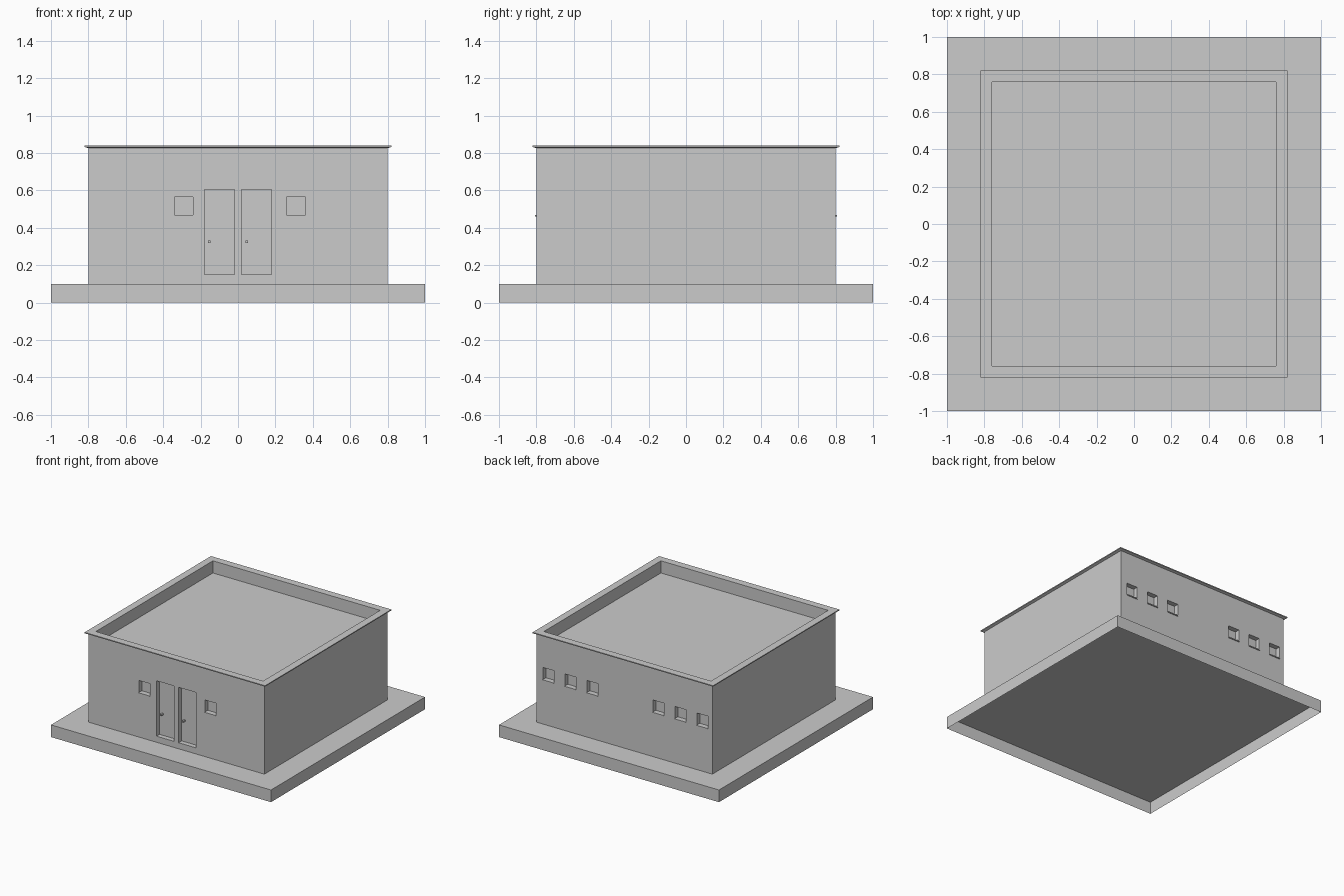
import bpy, bmesh

if "Cube" in bpy.data.objects:
    bpy.data.objects.remove(bpy.data.objects["Cube"])


def make_object(name, bm):
    bmesh.ops.recalc_face_normals(bm, faces=bm.faces)
    mesh = bpy.data.meshes.new(name)
    bm.to_mesh(mesh)
    bm.free()
    obj = bpy.data.objects.new(name, mesh)
    bpy.context.collection.objects.link(obj)
    return obj


def add_box(bm, x0, x1, y0, y1, z0, z1):
    verts = bmesh.ops.create_cube(bm, size=1)["verts"]
    for v in verts:
        v.co.x = x1 if v.co.x > 0 else x0
        v.co.y = y1 if v.co.y > 0 else y0
        v.co.z = z1 if v.co.z > 0 else z0
    return verts


def box_object(name, *bounds):
    bm = bmesh.new()
    add_box(bm, *bounds)
    return make_object(name, bm)


# Base slab: open underneath
bm = bmesh.new()
add_box(bm, -1, 1, -1, 1, 0, 0.1)
bottom = [f for f in bm.faces if f.calc_center_median().z < 0.001]
bmesh.ops.delete(bm, geom=bottom, context='FACES_ONLY')
make_object("base_slab", bm)

# Building: square profile with walls, coping, parapet and sunken roof
profile = [(0.8, 0.1), (0.8, 0.825), (0.82, 0.832), (0.82, 0.84),
           (0.76, 0.84), (0.76, 0.74)]
bm = bmesh.new()
rings = [[bm.verts.new((sx * r, sy * r, z))
          for sx, sy in ((-1, -1), (1, -1), (1, 1), (-1, 1))]
         for r, z in profile]
for a, b in zip(rings, rings[1:]):
    for i in range(4):
        j = (i + 1) % 4
        bm.faces.new((a[i], a[j], b[j], b[i]))
bm.faces.new(rings[0][::-1])
bm.faces.new(rings[-1])
building = make_object("building", bm)

# Openings: left edge of each window and door
DEPTH, WIN, DOOR = 0.04, 0.10, 0.16
WIN_Z0, WIN_Z1 = 0.465, 0.565
DOOR_Z0, DOOR_Z1 = 0.15, 0.605
windows = [(-1, x) for x in (-0.34, 0.26)]
windows += [(1, x) for x in (-0.76, -0.56, -0.36, 0.24, 0.44, 0.64)]
doors = (-0.18, 0.02)

# Recess cutter
bm = bmesh.new()
for side, x in windows:
    y0, y1 = sorted((side * (0.8 - DEPTH), side * 0.9))
    add_box(bm, x, x + WIN, y0, y1, WIN_Z0, WIN_Z1)
for x in doors:
    add_box(bm, x, x + DOOR, -0.9, -0.8 + DEPTH, DOOR_Z0, DOOR_Z1)
cutter = make_object("opening_cutter", bm)
cutter.hide_render = True

mod = building.modifiers.new("openings", 'BOOLEAN')
mod.operation = 'DIFFERENCE'
mod.solver = 'EXACT'
mod.object = cutter
bpy.context.view_layer.objects.active = building
bpy.ops.object.modifier_apply(modifier=mod.name)
bpy.data.objects.remove(cutter)

# Window sills
for i, (side, x) in enumerate(windows):
    y0, y1 = sorted((side * 0.77, side * 0.807))
    box_object(f"window_sill_{i}", x, x + WIN, y0, y1, 0.46, 0.467)

# Door handles
for i, x in enumerate(doors):
    box_object(f"door_handle_{i}", x + 0.02, x + 0.033,
               -0.785, -0.755, 0.318, 0.331)
